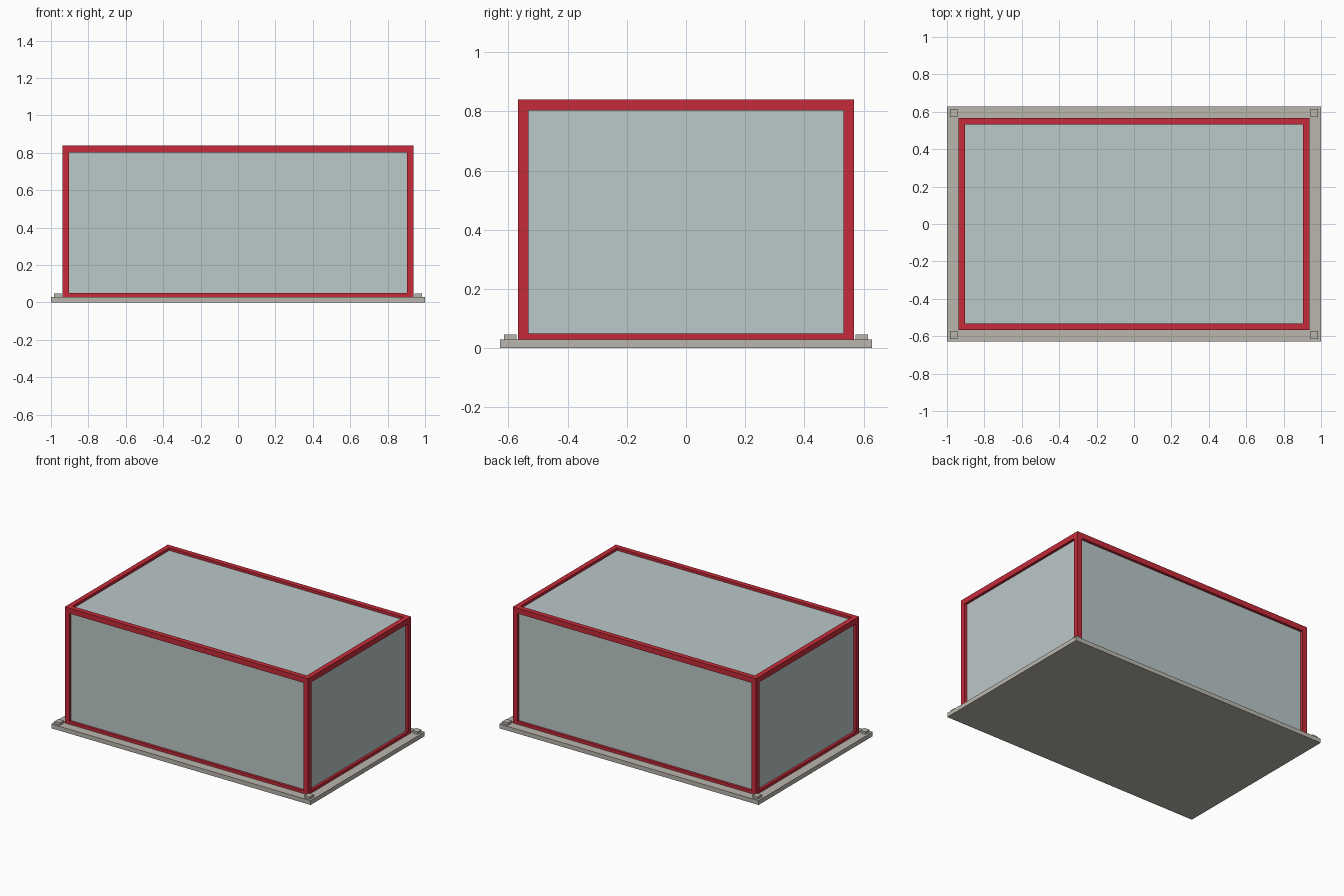
import bpy

cube = bpy.data.objects.get("Cube")
if cube:
    bpy.data.objects.remove(cube, do_unlink=True)


def material(name, rgb):
    m = bpy.data.materials.new(name)
    m.use_nodes = True
    colour = (*rgb, 1)
    m.diffuse_color = colour
    bsdf = next(n for n in m.node_tree.nodes if n.type == 'BSDF_PRINCIPLED')
    bsdf.inputs["Base Color"].default_value = colour
    return m


STONE = material("grey stone", (0.49, 0.467, 0.42))
RED = material("red frame paint", (0.558, 0.024, 0.042))
GLASS = material("pale glass", (0.497, 0.578, 0.578))


def box(name, low, high, mat):
    """Axis-aligned box between two corners."""
    centre = [(a + b) / 2 for a, b in zip(low, high)]
    bpy.ops.mesh.primitive_cube_add(size=1, location=centre)
    ob = bpy.context.object
    ob.name = name
    ob.scale = [b - a for a, b in zip(low, high)]
    bpy.ops.object.transform_apply(location=False, rotation=False, scale=True)
    ob.data.materials.append(mat)
    return ob


def side_box(name, xs, ys, zs, sx, sy, mat):
    """Box given by ranges in the +x +y quarter, moved to the chosen side."""
    x = sorted(sx * v for v in xs)
    y = sorted(sy * v for v in ys)
    return box(name, (x[0], y[0], zs[0]), (x[1], y[1], zs[1]), mat)


FLOOR, TOP = 0.03, 0.84        # top of the slab, top of the frame
X, Y, BAR = 0.938, 0.567, 0.035  # frame half sizes and bar width
RECESS = 0.018

# Base slab
box("base_slab", (-1, -0.628, 0), (1, 0.628, FLOOR), STONE)

# Corner pads and posts
for sx, x_name in ((1, "left"), (-1, "right")):
    for sy, y_name in ((1, "back"), (-1, "front")):
        tag = f"{y_name}_{x_name}"
        side_box(f"corner_pad_{tag}", (0.943, 0.985), (0.572, 0.615),
                 (FLOOR, 0.047), sx, sy, STONE)
        side_box(f"post_{tag}", (X - BAR, X), (Y - BAR, Y),
                 (FLOOR, TOP), sx, sy, RED)

# Top and bottom rails between the posts
for level, zs in (("top", (TOP - 0.038, TOP)), ("bottom", (FLOOR, 0.05))):
    for s, name in ((1, "back"), (-1, "front")):
        side_box(f"{level}_rail_{name}", (BAR - X, X - BAR), (Y - BAR, Y),
                 zs, 1, s, RED)
    for s, name in ((1, "left"), (-1, "right")):
        side_box(f"{level}_rail_{name}", (X - BAR, X), (BAR - Y, Y - BAR),
                 zs, s, 1, RED)

# Recessed glass walls and roof
gx, gy, gz = X - RECESS, Y - RECESS, TOP - RECESS
box("glass_enclosure", (-gx, -gy, FLOOR), (gx, gy, gz), GLASS)
